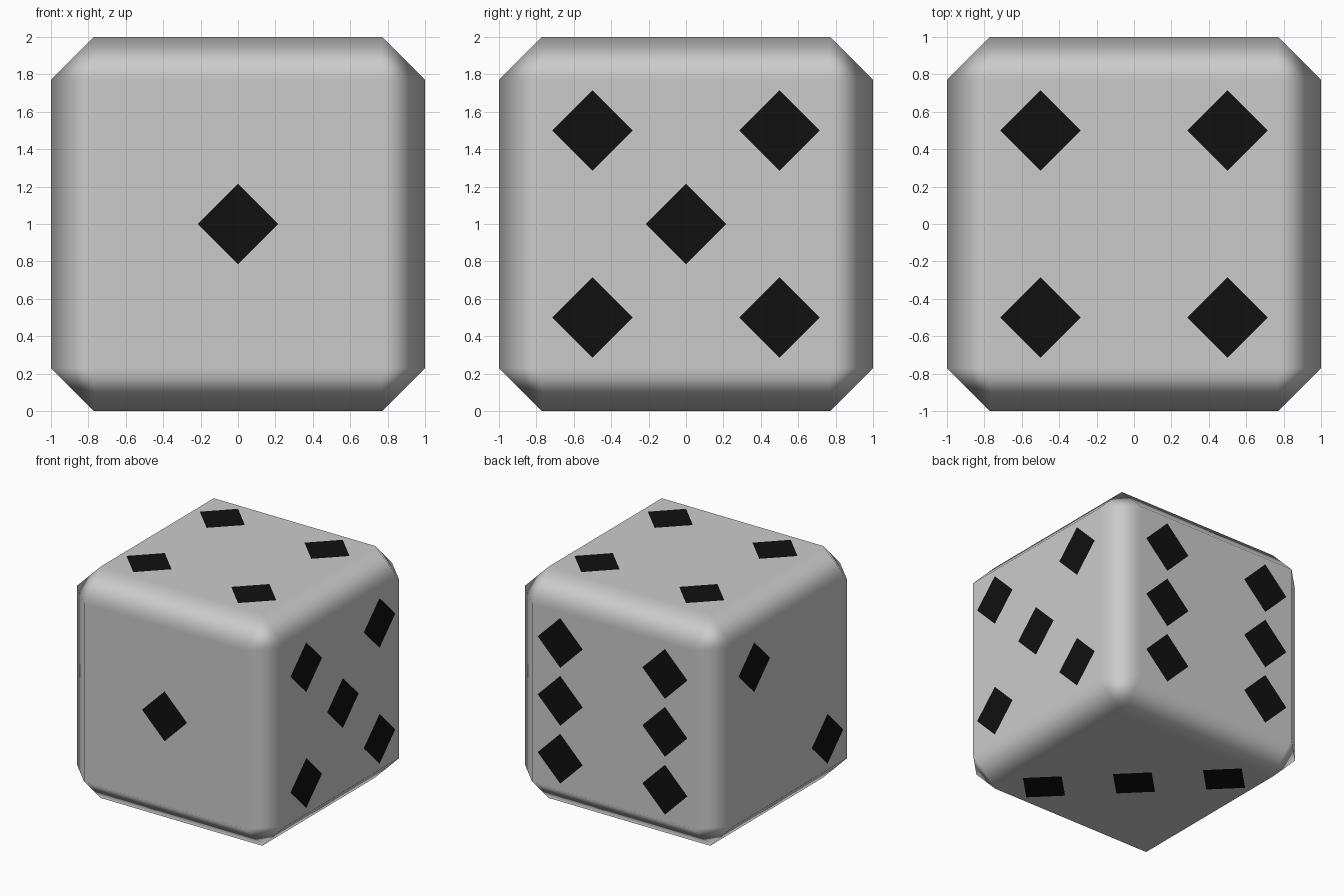
import bpy, bmesh
from mathutils import Vector

if "Cube" in bpy.data.objects:
    bpy.data.objects.remove(bpy.data.objects["Cube"])

CENTRE = Vector((0, 0, 1))

# Chamfered cube body, smooth shaded with hardened face normals
bpy.ops.mesh.primitive_cube_add(size=2, location=CENTRE)
body = bpy.context.object
body.name = "die_body"
bpy.ops.object.shade_smooth()
bev = body.modifiers.new("chamfer", 'BEVEL')
bev.width = 0.23
bev.segments = 1
bev.harden_normals = True

# Diamond pips: (outward normal, u axis, v axis, pip positions on the face)
X, Y, Z = Vector((1, 0, 0)), Vector((0, 1, 0)), Vector((0, 0, 1))
h = 0.5
four = [(u, v) for u in (-h, h) for v in (-h, h)]
faces = {
    "front": (-Y, X, Z, [(0, 0)]),
    "back": (Y, -X, Z, [(u, v) for u in (-h, h) for v in (-h, 0, h)]),
    "right": (X, Y, Z, four + [(0, 0)]),
    "left": (-X, -Y, Z, [(-h, h), (h, -h)]),
    "top": (Z, X, Y, four),
    "bottom": (-Z, X, -Y, [(h, h), (0, 0), (-h, -h)]),
}
black = bpy.data.materials.new("black")
black.diffuse_color = (0.005, 0.005, 0.005, 1)
black.use_nodes = True
black.node_tree.nodes["Principled BSDF"].inputs["Base Color"].default_value = black.diffuse_color
R = 0.215

for name, (n, u, v, spots) in faces.items():
    bm = bmesh.new()
    for a, b in spots:
        c = CENTRE + n * 1.002 + u * a + v * b
        bm.faces.new([bm.verts.new(c + d * R) for d in (u, v, -u, -v)])
    mesh = bpy.data.meshes.new(name + "_pips")
    bm.to_mesh(mesh)
    bm.free()
    mesh.materials.append(black)
    bpy.context.collection.objects.link(bpy.data.objects.new(name + "_pips", mesh))
